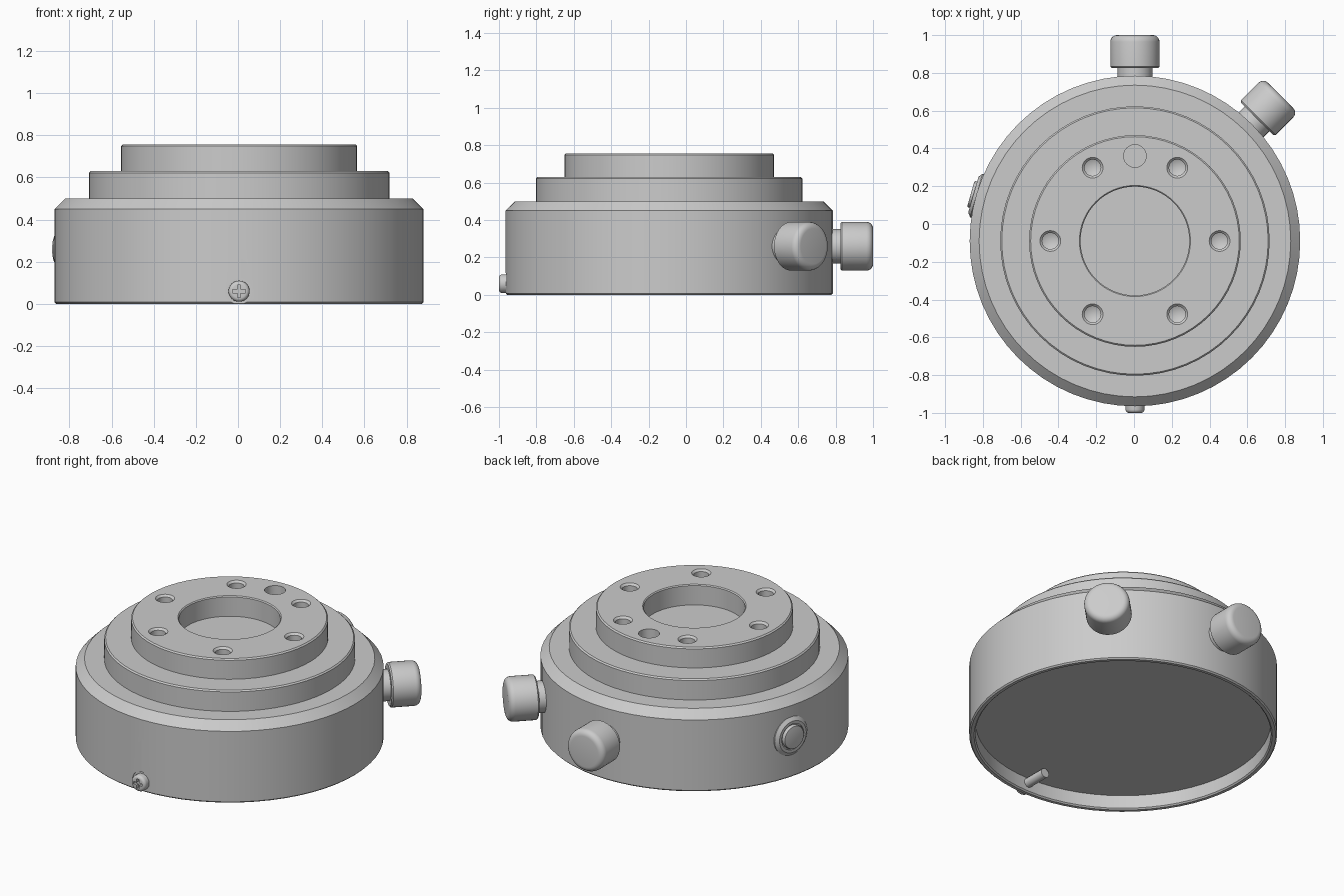
import bpy, bmesh, math
from mathutils import Matrix, Vector

if "Cube" in bpy.data.objects:
    bpy.data.objects.remove(bpy.data.objects["Cube"], do_unlink=True)

CENTRE = Vector((0.005, -0.09, 0))
RADIUS = 0.875
KNOB_Z = 0.26
SCREW_Z = 0.06

grey = bpy.data.materials.new("machined grey")
grey.use_nodes = True
colour = (0.6, 0.6, 0.6, 1)
grey.diffuse_color = colour
grey.node_tree.nodes["Principled BSDF"].inputs["Base Color"].default_value = colour


def add_object(name, bm, matrix):
    bmesh.ops.recalc_face_normals(bm, faces=bm.faces)
    mesh = bpy.data.meshes.new(name)
    bm.to_mesh(mesh)
    bm.free()
    mesh.materials.append(grey)
    obj = bpy.data.objects.new(name, mesh)
    obj.matrix_world = matrix
    bpy.context.collection.objects.link(obj)
    return obj


def lathe(name, profile, matrix, steps=32):
    """Spin a (radius, height) profile that starts and ends on the axis."""
    bm = bmesh.new()
    verts = [bm.verts.new((r, 0, h)) for r, h in profile]
    edges = [bm.edges.new(pair) for pair in zip(verts, verts[1:])]
    bmesh.ops.spin(bm, geom=verts + edges, cent=(0, 0, 0), axis=(0, 0, 1),
                   angle=math.tau, steps=steps)
    bmesh.ops.remove_doubles(bm, verts=bm.verts, dist=1e-5)
    return add_object(name, bm, matrix)


def box(name, size, matrix):
    bm = bmesh.new()
    bmesh.ops.create_cube(bm, size=1)
    bmesh.ops.scale(bm, vec=size, verts=bm.verts)
    return add_object(name, bm, matrix)


def upright(x=0, y=0, z=0):
    return Matrix.Translation(CENTRE + Vector((x, y, z)))


def radial(degrees, z):
    """Frame whose z axis points outward from the body axis."""
    return (upright(z=z) @ Matrix.Rotation(math.radians(degrees), 4, "Z")
            @ Matrix.Rotation(math.pi / 2, 4, "Y"))


def rounded(r, h, bevel, n=5):
    """Profile points of a rounded outer rim."""
    angles = [math.pi / 2 * i / n for i in range(n + 1)]
    return [(r - bevel + bevel * math.cos(a), h - bevel + bevel * math.sin(a))
            for a in angles]


def cut(target, cutters):
    bpy.context.view_layer.objects.active = target
    for cutter in cutters:
        cutter.hide_render = True
        mod = target.modifiers.new("cut", "BOOLEAN")
        mod.operation = "DIFFERENCE"
        mod.solver = "EXACT"
        mod.object = cutter
        bpy.ops.object.modifier_apply(modifier=mod.name)
        bpy.data.objects.remove(cutter, do_unlink=True)


# Stepped body with a central bore above and a shallow recess below
body = lathe("stepped_body", [
    (0, 0.09), (0.84, 0.09), (0.84, 0.008), (0.848, 0),
    (RADIUS - 0.008, 0), (RADIUS, 0.008), (RADIUS, 0.45), (0.825, 0.5),
    (0.713, 0.5), (0.713, 0.622), (0.705, 0.63),
    (0.56, 0.63), (0.56, 0.749), (0.552, 0.757),
    (0.294, 0.757), (0.288, 0.751), (0.288, 0.63), (0, 0.63)],
    upright(), 64)

# Six chamfered bolt holes, a locating hole and a flat seat for the screw
cutters = []
for i in range(6):
    a = math.radians(60 * i)
    cutters.append(lathe("bolt_hole_cutter", [
        (0, -0.085), (0.043, -0.065), (0.043, -0.012), (0.055, 0),
        (0.055, 0.05), (0, 0.05)],
        upright(0.448 * math.cos(a), 0.448 * math.sin(a), 0.757)))
cutters.append(lathe("locating_hole_cutter", [
    (0, -0.07), (0.06, -0.07), (0.06, 0.05), (0, 0.05)],
    upright(0, 0.45, 0.757)))
cutters.append(lathe("screw_seat_cutter", [
    (0, 0.868), (0.063, 0.868), (0.063, 0.95), (0, 0.95)],
    radial(-90, SCREW_Z)))
cut(body, cutters)
parts = [body]

# Two clamping knobs on short necks
for name, degrees in (("back_knob", 90), ("diagonal_knob", 45)):
    parts.append(lathe(name, [
        (0, 0.85), (0.092, 0.85), (0.092, 0.915), (0.122, 0.915), (0.13, 0.923)]
        + rounded(0.13, 1.09, 0.035) + [(0, 1.09)], radial(degrees, KNOB_Z), 40))

# Round side button inside a bevelled collar
parts.append(lathe("side_button", [
    (0, 0.85), (0.12, 0.85), (0.12, 0.874), (0.098, 0.89),
    (0.08, 0.89), (0.08, 0.882), (0.072, 0.882)]
    + rounded(0.072, 0.904, 0.006, 3) + [(0, 0.904)], radial(164, KNOB_Z), 40))

# Cross-head screw through the front wall
screw = lathe("front_screw", [
    (0, 0.69), (0.028, 0.69), (0.028, 0.86), (0.05, 0.86)]
    + rounded(0.05, 0.91, 0.018) + [(0, 0.91)], radial(-90, SCREW_Z))
slot = radial(-90, SCREW_Z) @ Matrix.Translation((0, 0, 0.91))
cut(screw, [box("slot_cutter", (0.06, 0.016, 0.035), slot),
            box("slot_cutter", (0.016, 0.06, 0.035), slot)])
parts.append(screw)

# Smooth curved walls, keep machined edges crisp
bpy.ops.object.select_all(action="DESELECT")
for part in parts:
    part.select_set(True)
bpy.context.view_layer.objects.active = body
bpy.ops.object.shade_smooth_by_angle(angle=math.radians(30))
